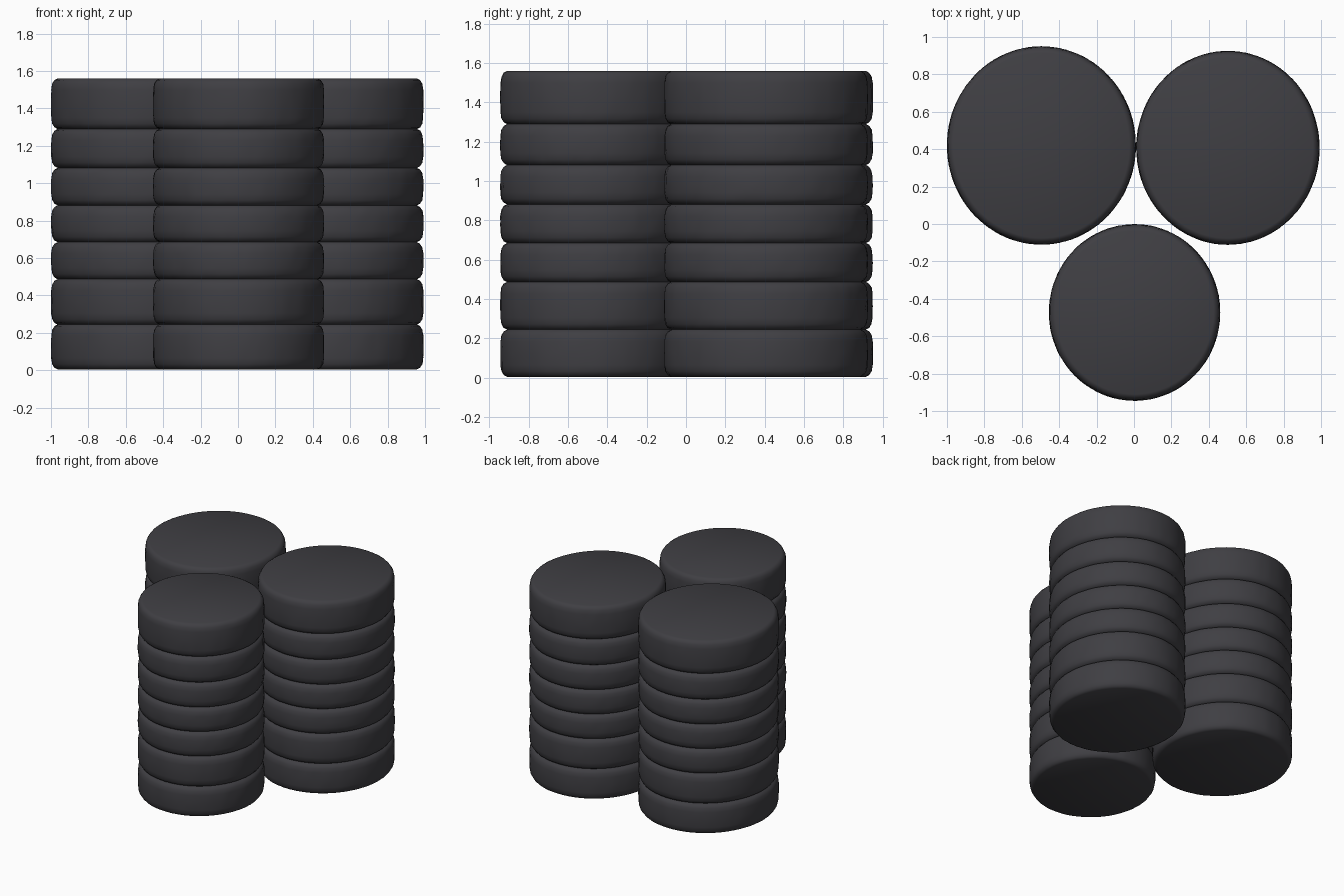
import bpy, bmesh, math, random

if "Cube" in bpy.data.objects:
    bpy.data.objects.remove(bpy.data.objects["Cube"])

random.seed(4)
rubber = bpy.data.materials.new("dark rubber")
rubber.diffuse_color = (0.05, 0.049, 0.056, 1)
rubber.use_nodes = True
rubber.node_tree.nodes["Principled BSDF"].inputs["Base Color"].default_value = rubber.diffuse_color

SEGMENTS = 96
GROOVES = [0.005, 0.245, 0.487, 0.685, 0.882, 1.082, 1.29, 1.56]


def tyre_profile():
    """Radial inset and height of every ring, from bottom to top."""
    rings = []
    for i in range(len(GROOVES) - 1):
        lo, hi = GROOVES[i], GROOVES[i + 1]
        half = [(0.036, 0.0), (0.018, 0.009), (0.006, 0.028), (0.001, 0.06)]
        if i > 0:
            half = half[1:]          # share the groove ring with the tyre below
        rings += [(d, lo + h) for d, h in half]
        rings.append((0.0, (lo + hi) / 2))
        top = [(0.001, 0.06), (0.006, 0.028), (0.018, 0.009), (0.036, 0.0)]
        rings += [(d, hi - h) for d, h in top]
    return rings


def tyre_stack(name, cx, cy, rx, ry):
    """Wrapped stack of seven tyres with closed ends and slight creases."""
    bm = bmesh.new()
    loops = []
    for inset, z in tyre_profile():
        groove = inset > 0.03
        loop = []
        for k in range(SEGMENTS):
            a = 2 * math.pi * k / SEGMENTS
            crease = 0 if groove else random.uniform(0, 0.003)
            d = inset + crease
            loop.append(bm.verts.new((cx + (rx - d) * math.cos(a),
                                      cy + (ry - d) * math.sin(a), z)))
        loops.append(loop)
    for a, b in zip(loops, loops[1:]):
        for k in range(SEGMENTS):
            n = (k + 1) % SEGMENTS
            bm.faces.new((a[k], a[n], b[n], b[k]))
    # Flat covers
    bm.faces.new(loops[0][::-1])
    bm.faces.new(loops[-1])
    mesh = bpy.data.meshes.new(name)
    bm.to_mesh(mesh)
    bm.free()
    mesh.materials.append(rubber)
    ob = bpy.data.objects.new(name, mesh)
    bpy.context.collection.objects.link(ob)
    bpy.ops.object.select_all(action='DESELECT')
    ob.select_set(True)
    bpy.context.view_layer.objects.active = ob
    bpy.ops.object.shade_smooth_by_angle(angle=math.radians(50))


tyre_stack("back_left_tyre_stack", -0.495, 0.42, 0.506, 0.531)
tyre_stack("back_right_tyre_stack", 0.502, 0.407, 0.491, 0.519)
tyre_stack("front_tyre_stack", 0.003, -0.473, 0.459, 0.473)
